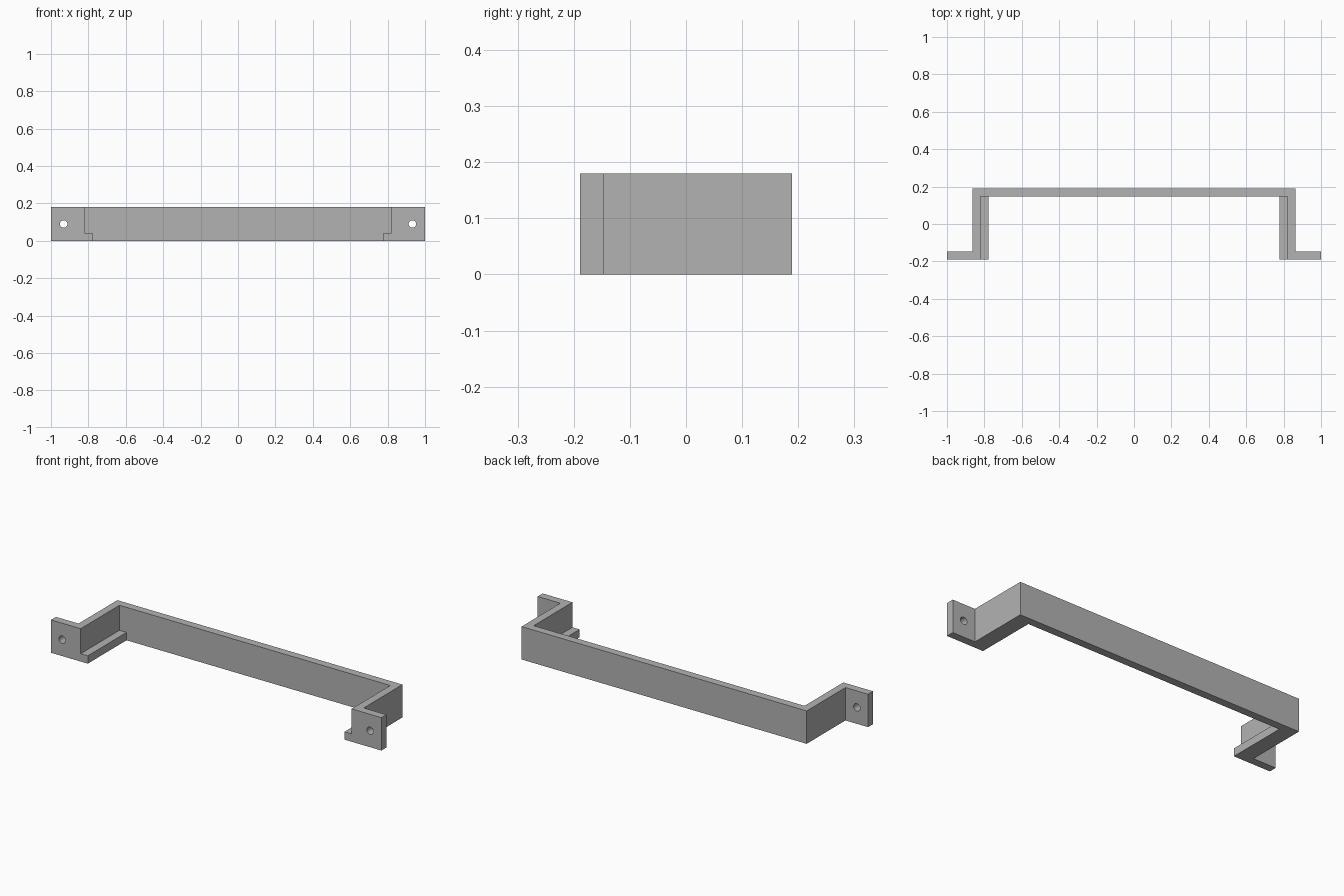
import bpy
import bmesh
from math import pi
from mathutils import Matrix

cube = bpy.data.objects.get("Cube")
if cube:
    bpy.data.objects.remove(cube, do_unlink=True)

HEIGHT = 0.18
WALL = 0.043      # sheet thickness
DEPTH = 0.189     # half depth, front to back
OUTER = 0.863     # outside of the side arms
INNER = OUTER - WALL

grey = bpy.data.materials.new("grey")
grey.use_nodes = True
color = (0.45, 0.45, 0.45, 1)
grey.diffuse_color = color
grey.node_tree.nodes["Principled BSDF"].inputs["Base Color"].default_value = color


def add_object(name, bm):
    bmesh.ops.recalc_face_normals(bm, faces=bm.faces)
    mesh = bpy.data.meshes.new(name)
    bm.to_mesh(mesh)
    bm.free()
    mesh.materials.append(grey)
    obj = bpy.data.objects.new(name, mesh)
    bpy.context.collection.objects.link(obj)
    return obj


def extrude_outline(name, points, height):
    bm = bmesh.new()
    face = bm.faces.new([bm.verts.new((x, y, 0)) for x, y in points])
    result = bmesh.ops.extrude_face_region(bm, geom=[face], use_keep_orig=True)
    top = [v for v in result["geom"] if isinstance(v, bmesh.types.BMVert)]
    bmesh.ops.translate(bm, verts=top, vec=(0, 0, height))
    return add_object(name, bm)


# Bent bracket: mounting tabs, side arms and long back bar
half = [(INNER, DEPTH - WALL), (INNER, -DEPTH), (1, -DEPTH),
        (1, WALL - DEPTH), (OUTER, WALL - DEPTH), (OUTER, DEPTH)]
outline = half + [(-x, y) for x, y in reversed(half)]
bracket = extrude_outline("bracket", outline, HEIGHT)

for side, label in ((1, "left"), (-1, "right")):
    # Support ledge along the bottom inside of each arm
    inside, edge = side * INNER, side * (INNER - WALL)
    extrude_outline(label + "_ledge",
                    [(edge, -DEPTH), (inside, -DEPTH),
                     (inside, DEPTH - WALL), (edge, DEPTH - WALL)], WALL)

    # Screw hole through each tab
    bm = bmesh.new()
    bmesh.ops.create_cone(
        bm, cap_ends=True, segments=32, radius1=0.02, radius2=0.02, depth=0.2,
        matrix=Matrix.Translation((side * 0.932, -DEPTH, HEIGHT / 2))
        @ Matrix.Rotation(pi / 2, 4, "X"))
    cutter = add_object(label + "_hole_cutter", bm)
    cutter.hide_render = True
    hole = bracket.modifiers.new(label + "_screw_hole", "BOOLEAN")
    hole.operation = "DIFFERENCE"
    hole.solver = "EXACT"
    hole.object = cutter
    bpy.context.view_layer.objects.active = bracket
    bpy.ops.object.modifier_apply(modifier=hole.name)
    bpy.data.objects.remove(cutter, do_unlink=True)

# Round hole walls, crisp edges elsewhere
bpy.ops.object.select_all(action="DESELECT")
bracket.select_set(True)
bpy.context.view_layer.objects.active = bracket
bpy.ops.object.shade_smooth_by_angle()
